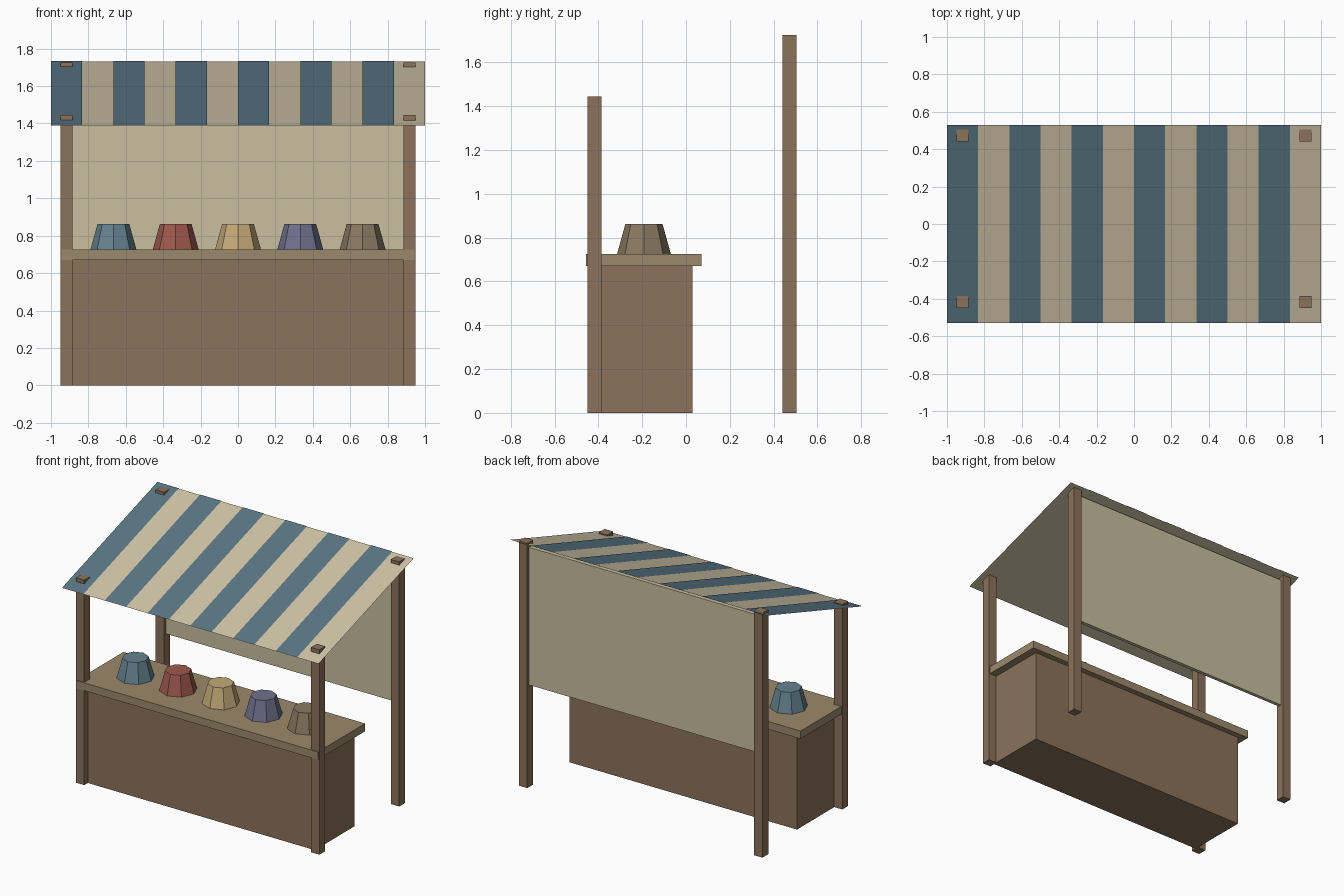
import bpy, bmesh
from math import pi

if "Cube" in bpy.data.objects:
    bpy.data.objects.remove(bpy.data.objects["Cube"])

def material(name, rgb):
    m = bpy.data.materials.new(name)
    m.diffuse_color = (*rgb, 1)
    m.use_nodes = True
    m.node_tree.nodes["Principled BSDF"].inputs["Base Color"].default_value = m.diffuse_color
    return m

WOOD = material("wood", (0.26, 0.17, 0.105))
TOP = material("counter_wood", (0.33, 0.25, 0.15))
CREAM = material("cream_cloth", (0.62, 0.54, 0.38))
PANEL = material("panel_cloth", (0.58, 0.52, 0.35))
BLUE = material("blue_cloth", (0.10, 0.18, 0.23))

def finish(name, bm, mat):
    me = bpy.data.meshes.new(name)
    bm.to_mesh(me)
    bm.free()
    me.materials.append(mat)
    ob = bpy.data.objects.new(name, me)
    bpy.context.collection.objects.link(ob)
    return ob

def box(name, x, y, z, mat):
    bm = bmesh.new()
    bmesh.ops.create_cube(bm, size=1)
    for v in bm.verts:
        v.co = [(a + b) / 2 + c * (b - a) for c, (a, b) in zip(v.co, (x, y, z))]
    return finish(name, bm, mat)

def sheet(name, x0, x1, lift, mat):
    # sloping cloth strip running from the low front edge to the high back edge
    bm = bmesh.new()
    pts = [(x0, -0.53, 1.39), (x1, -0.53, 1.39), (x1, 0.53, 1.73), (x0, 0.53, 1.73)]
    bm.faces.new([bm.verts.new((px, py, pz + lift)) for px, py, pz in pts])
    return finish(name, bm, mat)

# counter
box("counter_body", (-0.887, 0.887), (-0.41, 0.03), (0, 0.67), WOOD)
box("counter_top", (-0.943, 0.943), (-0.457, 0.07), (0.67, 0.725), TOP)

# posts, poking slightly through the canopy
for side, s in (("left", -1), ("right", 1)):
    xr = sorted((s * 0.885, s * 0.95))
    box("front_post_" + side, xr, (-0.45, -0.385), (0, 1.445), WOOD)
    box("back_post_" + side, xr, (0.44, 0.505), (0, 1.725), WOOD)

# back cloth panel
box("back_panel", (-0.885, 0.885), (0.46, 0.485), (0.72, 1.69), PANEL)

# canopy: cream sheet with blue stripes laid on top
sheet("canopy", -1, 1, 0, CREAM)
for i in range(6):
    x = -1 + i / 3
    sheet(f"canopy_stripe_{i + 1}", x, x + 1 / 6, 0.003, BLUE)

# eight-sided mounds of goods
goods = [("blue", (0.13, 0.22, 0.27)), ("red", (0.34, 0.10, 0.075)),
         ("yellow", (0.55, 0.40, 0.19)), ("purple", (0.16, 0.16, 0.27)),
         ("brown", (0.25, 0.19, 0.12))]
for i, (name, rgb) in enumerate(goods):
    bm = bmesh.new()
    bmesh.ops.create_cone(bm, cap_ends=True, segments=8, radius1=0.123, radius2=0.085, depth=0.137)
    bmesh.ops.translate(bm, verts=bm.verts, vec=((i - 2) * 0.333, -0.192, 0.725 + 0.0685))
    finish("goods_" + name, bm, material("goods_" + name, rgb))
